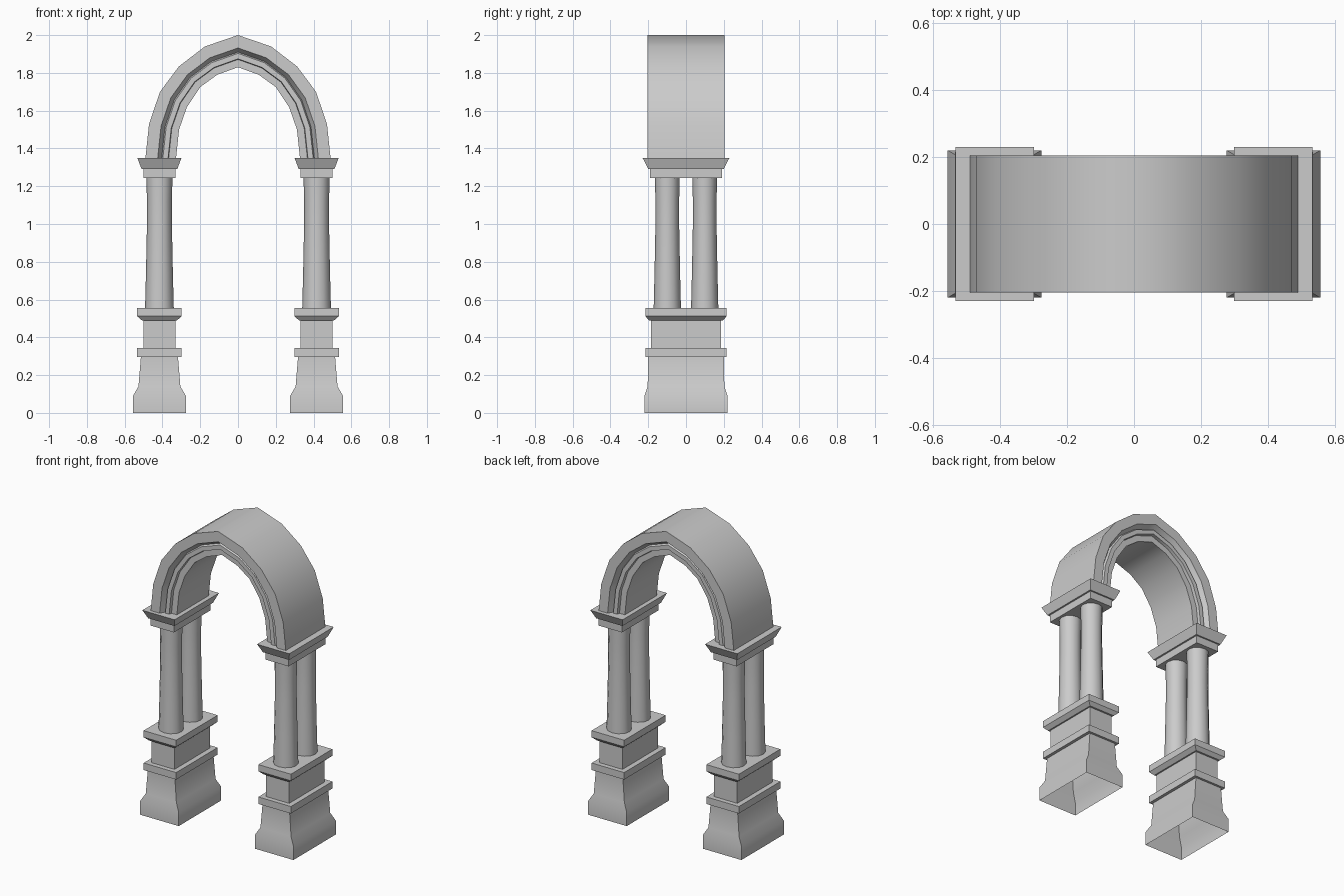
import bpy, bmesh, math

cube = bpy.data.objects.get("Cube")
if cube:
    bpy.data.objects.remove(cube, do_unlink=True)

stone = bpy.data.materials.new("grey stone")
stone.use_nodes = True
GREY = (0.6, 0.6, 0.6, 1)
stone.diffuse_color = GREY
stone.node_tree.nodes["Principled BSDF"].inputs["Base Color"].default_value = GREY


def loft(name, rings, cap_start=True, cap_end=True, smooth=40):
    """Skin a series of closed rings that share a point count."""
    bm = bmesh.new()
    loops = [[bm.verts.new(p) for p in ring] for ring in rings]
    n = len(loops[0])
    for a, b in zip(loops, loops[1:]):
        for i in range(n):
            j = (i + 1) % n
            bm.faces.new((a[i], a[j], b[j], b[i]))
    if cap_start:
        bm.faces.new(loops[0][::-1])
    if cap_end:
        bm.faces.new(loops[-1])
    bmesh.ops.recalc_face_normals(bm, faces=bm.faces)
    mesh = bpy.data.meshes.new(name)
    bm.to_mesh(mesh)
    bm.free()
    mesh.materials.append(stone)
    obj = bpy.data.objects.new(name, mesh)
    bpy.context.collection.objects.link(obj)
    bpy.ops.object.select_all(action="DESELECT")
    obj.select_set(True)
    bpy.context.view_layer.objects.active = obj
    bpy.ops.object.shade_smooth_by_angle(angle=math.radians(smooth))
    return obj


def rect(cx, hx, hy, z):
    return [(cx + sx * hx, sy * hy, z) for sx, sy in ((-1, -1), (1, -1), (1, 1), (-1, 1))]


def oval(cx, cy, rx, ry, z, n=12):
    return [(cx + rx * math.cos(math.tau * i / n), cy + ry * math.sin(math.tau * i / n), z)
            for i in range(n)]


# Stepped sections as (half width, half depth, height)
PEDESTAL = [(.14, .22, 0), (.14, .22, .09), (.111, .203, .14), (.098, .2, .297),
            (.118, .215, .297), (.118, .215, .343), (.084, .184, .343), (.084, .184, .49),
            (.093, .196, .49), (.118, .215, .512), (.118, .215, .555)]
CAPITAL = [(.084, .19, 1.243), (.084, .19, 1.292), (.095, .2, 1.292), (.117, .23, 1.35)]
# Column swelling as (radius, height)
SHAFT = [(.076, .555), (.071, .75), (.066, 1.0), (.066, 1.12), (.069, 1.243)]

for side, sx in (("left", 1), ("right", -1)):
    cx = .416 * sx
    loft(side + "_pedestal", [rect(cx, *s) for s in PEDESTAL], cap_start=False)
    loft(side + "_capital", [rect(cx, *s) for s in CAPITAL])
    for place, cy in (("front", -.099), ("back", .099)):
        loft(f"{side}_{place}_column",
             [oval(cx, cy, r, r * .95, z) for r, z in SHAFT])

# Pointed arch: matching outer and inner curves, from springing to apex
OUTER = [(.49, 1.35), (.471, 1.53), (.413, 1.7), (.312, 1.835), (.175, 1.94), (0, 2)]
INNER = [(.328, 1.35), (.312, 1.5), (.27, 1.62), (.2, 1.725), (.11, 1.79), (0, 1.83)]
# Moulding as (fraction from outer to inner, half depth)
MOULDING = [(0, .205), (.4, .205), (.53, .17), (.57, .185), (.74, .185), (.76, .165), (1, .165)]
section = [(t, -y) for t, y in MOULDING] + [(t, y) for t, y in reversed(MOULDING)]
pairs = list(zip(OUTER, INNER))
stations = [(1, p) for p in pairs] + [(-1, p) for p in reversed(pairs[:-1])]
loft("arch", [[(s * (o[0] + (i[0] - o[0]) * t), y, o[1] + (i[1] - o[1]) * t)
               for t, y in section] for s, (o, i) in stations])
